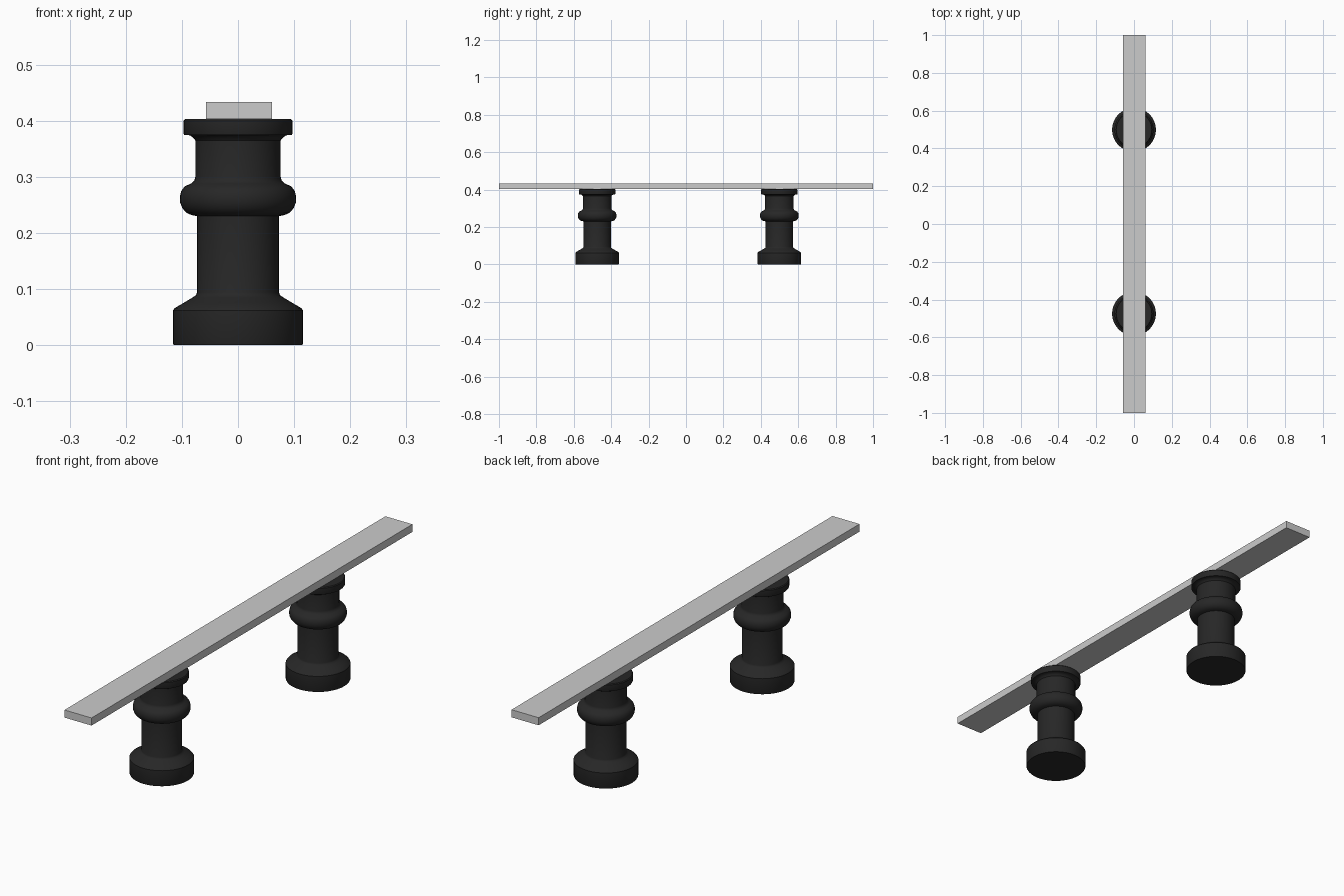
import bpy, bmesh, math

if "Cube" in bpy.data.objects:
    bpy.data.objects.remove(bpy.data.objects["Cube"])

# Shared dark finish for the turned posts
dark = bpy.data.materials.new("dark_post")
dark.diffuse_color = (0.02, 0.02, 0.02, 1)
dark.use_nodes = True
dark.node_tree.nodes["Principled BSDF"].inputs["Base Color"].default_value = dark.diffuse_color

# Half-section of a post: (radius, height) from bottom to top
PROFILE = [
    (0.1145, 0.0), (0.116, 0.003), (0.116, 0.062), (0.113, 0.066),   # foot
    (0.096, 0.076), (0.081, 0.085), (0.075, 0.089), (0.073, 0.094),  # shoulder
    (0.073, 0.230), (0.083, 0.232), (0.092, 0.236), (0.099, 0.244),  # bulge
    (0.103, 0.254), (0.1035, 0.265), (0.101, 0.275), (0.095, 0.283),
    (0.084, 0.288), (0.078, 0.293), (0.076, 0.300),
    (0.076, 0.365), (0.080, 0.370), (0.086, 0.374),                  # neck
    (0.096, 0.375), (0.097, 0.377), (0.097, 0.400), (0.094, 0.403),  # cap
]
SIDES = 40


def finish(name, bm, material=None):
    mesh = bpy.data.meshes.new(name)
    bmesh.ops.recalc_face_normals(bm, faces=bm.faces)
    bm.to_mesh(mesh)
    bm.free()
    obj = bpy.data.objects.new(name, mesh)
    bpy.context.collection.objects.link(obj)
    if material:
        mesh.materials.append(material)
    return obj


def make_post(name, y):
    bm = bmesh.new()
    rings = [[bm.verts.new((r * math.cos(2 * math.pi * i / SIDES),
                            r * math.sin(2 * math.pi * i / SIDES), z))
              for i in range(SIDES)] for r, z in PROFILE]
    for low, high in zip(rings, rings[1:]):
        for i in range(SIDES):
            j = (i + 1) % SIDES
            bm.faces.new((low[i], low[j], high[j], high[i]))
    bm.faces.new(rings[0][::-1])
    bm.faces.new(rings[-1])
    obj = finish(name, bm, dark)
    obj.location.y = y
    bpy.ops.object.select_all(action='DESELECT')
    obj.select_set(True)
    bpy.context.view_layer.objects.active = obj
    bpy.ops.object.shade_smooth_by_angle(angle=math.radians(35))


# Two turned posts
make_post("front_post", -0.475)
make_post("back_post", 0.499)

# Long flat bar resting on the caps
bm = bmesh.new()
bmesh.ops.create_cube(bm, size=1)
bmesh.ops.scale(bm, vec=(0.118, 2.0, 0.03), verts=bm.verts)
bar = finish("top_bar", bm)
bar.location = (0.002, 0, 0.418)
